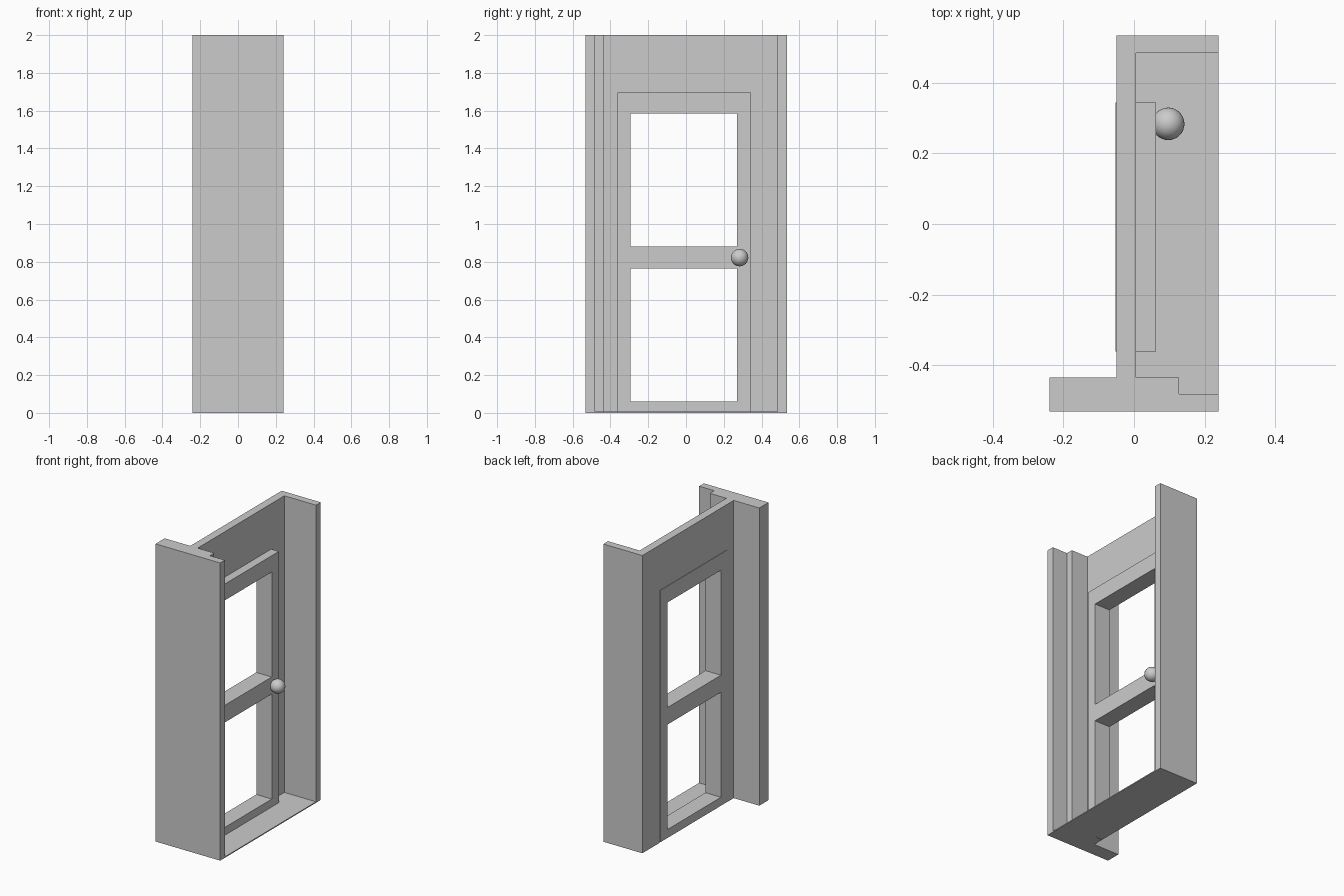
import bpy
import bmesh
from mathutils import Vector

cube = bpy.data.objects.get("Cube")
if cube:
    bpy.data.objects.remove(cube, do_unlink=True)

grey = bpy.data.materials.new("plain grey")
grey.use_nodes = True
grey.diffuse_color = (0.6, 0.6, 0.6, 1)
grey.node_tree.nodes["Principled BSDF"].inputs["Base Color"].default_value = (0.6, 0.6, 0.6, 1)


def finish(name, bm):
    bmesh.ops.recalc_face_normals(bm, faces=bm.faces[:])
    mesh = bpy.data.meshes.new(name)
    bm.to_mesh(mesh)
    bm.free()
    mesh.materials.append(grey)
    obj = bpy.data.objects.new(name, mesh)
    bpy.context.collection.objects.link(obj)
    return obj


def thicken(bm, offset):
    # Give flat faces a depth along the offset
    ext = bmesh.ops.extrude_face_region(bm, geom=bm.faces[:], use_keep_orig=True)
    verts = [g for g in ext["geom"] if isinstance(g, bmesh.types.BMVert)]
    bmesh.ops.translate(bm, verts=verts, vec=offset)


def prism(name, plan, z0, z1):
    bm = bmesh.new()
    bm.faces.new([bm.verts.new((x, y, z0)) for x, y in plan])
    thicken(bm, Vector((0, 0, z1 - z0)))
    return finish(name, bm)


def panel(name, x0, x1, ys, zs, holes):
    # Upright panel on a grid of y and z lines; listed cells stay open
    bm = bmesh.new()
    grid = [[bm.verts.new((x0, y, z)) for z in zs] for y in ys]
    for i in range(len(ys) - 1):
        for j in range(len(zs) - 1):
            if (i, j) not in holes:
                bm.faces.new((grid[i][j], grid[i + 1][j],
                              grid[i + 1][j + 1], grid[i][j + 1]))
    loose = [v for v in bm.verts if not v.link_faces]
    bmesh.ops.delete(bm, geom=loose, context="VERTS")
    thicken(bm, Vector((x1 - x0, 0, 0)))
    return finish(name, bm)


# Wall with the doorway, and the door with two open panes
panel("door_wall", -0.05, 0.005, [-0.435, -0.362, 0.345, 0.485],
      [0, 1.695, 2], {(1, 0)})
panel("door", -0.053, 0.062, [-0.362, -0.295, 0.27, 0.345],
      [0.003, 0.06, 0.765, 0.88, 1.585, 1.695], {(1, 1), (1, 3)})

# Side walls: the front one is stepped and runs past the door wall
prism("front_side_wall", [(-0.24, -0.532), (0.24, -0.532), (0.24, -0.482),
                          (0.128, -0.482), (0.128, -0.435), (-0.24, -0.435)], 0, 2)
prism("back_side_wall", [(-0.05, 0.485), (0.24, 0.485),
                         (0.24, 0.535), (-0.05, 0.535)], 0, 2)

# Thin floor in the recess
prism("floor", [(0.005, -0.435), (0.128, -0.435), (0.128, -0.482),
                (0.24, -0.482), (0.24, 0.485), (0.005, 0.485)], 0, 0.007)

# Round door knob
bpy.ops.mesh.primitive_uv_sphere_add(segments=32, ring_count=16, radius=0.046,
                                     location=(0.097, 0.284, 0.822))
knob = bpy.context.object
knob.name = "door_knob"
knob.data.materials.append(grey)
bpy.ops.object.shade_smooth()
